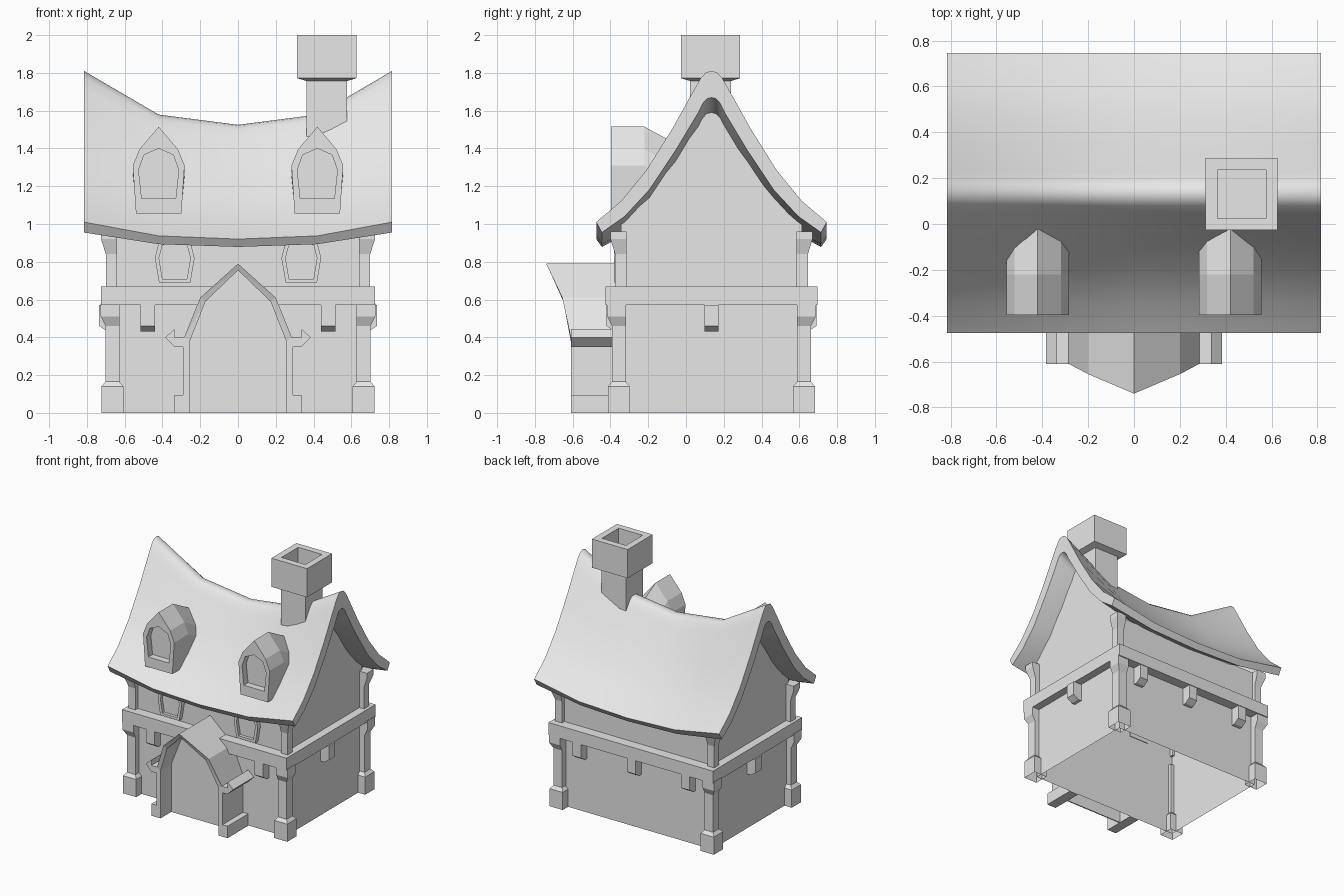
import bpy, bmesh, math
from mathutils import Matrix

cube = bpy.data.objects.get("Cube")
if cube:
    bpy.data.objects.remove(cube, do_unlink=True)

stone = bpy.data.materials.new("plain_grey")
stone.use_nodes = True
stone.diffuse_color = (0.8, 0.8, 0.8, 1)
for node in stone.node_tree.nodes:
    if node.type == 'BSDF_PRINCIPLED':
        node.inputs["Base Color"].default_value = stone.diffuse_color

MID = 0.135                     # y of the ridge
WALL_X, WALL_Y = 0.66, 0.48     # wall half sizes


def finish(name, bm, solid=True):
    if solid:
        bmesh.ops.recalc_face_normals(bm, faces=bm.faces)
    mesh = bpy.data.meshes.new(name)
    bm.to_mesh(mesh)
    bm.free()
    mesh.materials.append(stone)
    ob = bpy.data.objects.new(name, mesh)
    bpy.context.scene.collection.objects.link(ob)
    return ob


def loft(name, loops, caps=(True, True)):
    """Skin a row of closed loops that have equal point counts."""
    bm = bmesh.new()
    rings = [[bm.verts.new(p) for p in loop] for loop in loops]
    n = len(rings[0])
    for a, b in zip(rings, rings[1:]):
        for i in range(n):
            j = (i + 1) % n
            bm.faces.new((a[i], a[j], b[j], b[i]))
    ends = [bm.faces.new(r) for r, cap in zip((rings[0], rings[-1]), caps) if cap]
    bmesh.ops.recalc_face_normals(bm, faces=bm.faces)
    bmesh.ops.triangulate(bm, faces=[f for f in ends if len(f.verts) > 4])
    return finish(name, bm)


def rect(cx, cy, hx, hy, z):
    return [(cx - hx, cy - hy, z), (cx + hx, cy - hy, z),
            (cx + hx, cy + hy, z), (cx - hx, cy + hy, z)]


def mirrored(half):
    """Full outline from a right half that runs from the bottom to the apex."""
    return half + [(-x, z) for x, z in reversed(half) if x > 0]


def upright(outline, y, cx=0, dz=0):
    return [(cx + x, y, z + dz) for x, z in outline]


# Roof: concave gable profile, sagging toward the middle
OUTER = [(0.61, 1.01), (0.475, 1.125), (0.345, 1.285), (0.21, 1.5),
         (0.09, 1.715), (0.055, 1.775), (0.03, 1.802), (0, 1.81)]
INNER = [(0.58, 0.955), (0.46, 1.04), (0.33, 1.18), (0.19, 1.39),
         (0.07, 1.59), (0.045, 1.64), (0.025, 1.663), (0, 1.67)]


def sag(x, z):
    x = abs(x)
    share = 1 - 0.19 * x / 0.42 if x < 0.42 else 0.81 * (0.815 - x) / 0.395
    return z - share * (0.08 + 0.244 * (z - 0.97))


def roof_loop(x):
    under = [(d, z) for d, z in INNER]
    outline = mirrored(OUTER) + mirrored(under)[::-1]
    return [(x, MID + d, sag(x, z)) for d, z in outline]


roof = loft("roof", [roof_loop(x) for x in (-0.815, -0.42, 0, 0.42, 0.815)])
bpy.ops.object.select_all(action='DESELECT')
roof.select_set(True)
bpy.context.view_layer.objects.active = roof
bpy.ops.object.shade_smooth_by_angle(angle=math.radians(38))

# Walls: thin shell, open underneath, gables tucked into the roof
bm = bmesh.new()
for s in (-1, 1):
    y = MID + s * WALL_Y
    side = [(-WALL_X, y, 0), (WALL_X, y, 0), (WALL_X, y, 0.96), (-WALL_X, y, 0.96)]
    bm.faces.new([bm.verts.new(p) for p in side[::-s]])
    top = [(d, z) for d, z in INNER if d < WALL_Y]
    gable = mirrored([(WALL_Y, 0), (WALL_Y, 1.03)] + top)
    pts = [(s * WALL_X, MID + d, sag(WALL_X, z) + 0.02 if z > 0 else 0)
           for d, z in gable]
    bm.faces.new([bm.verts.new(p) for p in pts[::s]])
finish("walls", bm, solid=False)

# Beam running round the house between the floors
hx, hy = 0.724, 0.56
loops = [rect(0, MID, WALL_X, WALL_Y, 0.57), rect(0, MID, hx, hy, 0.57),
         rect(0, MID, hx, hy, 0.67), rect(0, MID, WALL_X, WALL_Y, 0.67)]
loft("floor_beam", loops, (False, False))


# Corner posts with plinths and outward-flared heads
def post_ring(sx, sy, cx, cy, half, z, flare=0):
    f = flare / 2
    return rect(sx * (cx + f), MID + sy * (cy + f), half + f, half + f, z)


for sx in (-1, 1):
    for sy in (-1, 1):
        tag = ("left" if sx > 0 else "right") + ("_back" if sy > 0 else "_front")
        low = [(0.058, 0, 0), (0.058, 0.14, 0), (0.037, 0.165, 0),
               (0.037, 0.46, 0), (0.037, 0.51, 0.025), (0.037, 0.58, 0.025)]
        loft("lower_post_" + tag,
             [post_ring(sx, sy, 0.665, 0.49, h, z, f) for h, z, f in low],
             (False, True))
        high = [(0.66, 0), (0.84, 0), (0.92, 0.025), (0.96, 0.025)]
        loft("upper_post_" + tag,
             [post_ring(sx, sy, 0.67, 0.48, 0.03, z, f) for z, f in high])

# Brackets under the beam
HOOK = [(0, 0.43), (0.03, 0.43), (0.075, 0.46), (0.075, 0.57), (0, 0.57)]


def bracket(name, x, y, angle):
    ob = loft(name, [[(w, -out, z) for out, z in HOOK] for w in (-0.038, 0.038)])
    ob.data.transform(Matrix.Translation((x, y, 0)) @ Matrix.Rotation(angle, 4, 'Z'))


for x in (-0.478, 0.478):
    bracket("front_bracket", x, MID - WALL_Y, 0)
for x in (-0.478, 0, 0.478):
    bracket("back_bracket", x, MID + WALL_Y, math.pi)
for s in (-1, 1):
    bracket("side_bracket", s * WALL_X, MID, s * math.pi / 2)

# Porch: arch, upturned eave tips and feet in one outline, leaning forward on top
ARCH_IN = [(0.255, 0), (0.255, 0.38), (0.172, 0.59), (0, 0.755)]
ARCH_OUT = [(0, 0.79), (0.2, 0.61), (0.285, 0.4), (0.335, 0.4), (0.335, 0.445),
            (0.385, 0.4), (0.335, 0.35), (0.29, 0.35), (0.29, 0.095),
            (0.335, 0.095), (0.335, 0)]


def lean(z):
    if z > 0.61:
        return -0.655 - 0.085 * (z - 0.61) / 0.18
    return -0.61 - 0.045 * max(0, z - 0.45) / 0.16


half = ARCH_IN[:-1]
outline = (ARCH_OUT + half + [ARCH_IN[-1]]
           + [(-x, z) for x, z in reversed(half)]
           + [(-x, z) for x, z in reversed(ARCH_OUT[1:])])
loft("porch", [[(x, lean(z), z) for x, z in outline],
               upright(outline, MID - WALL_Y - 0.005)])
door = mirrored(ARCH_IN)
loft("door", [upright(door, -0.475), upright(door, -0.466)])

# Dormers: hooded body that bends down into the roof, with a recessed window
HOOD = mirrored([(0.12, 1.055), (0.137, 1.31), (0.102, 1.395), (0, 1.515)])
PANE = mirrored([(0.09, 1.135), (0.106, 1.285), (0.078, 1.365), (0, 1.4)])
# Upper windows: shallow frames tucked beneath the eave
FRAME = mirrored([(0.083, 0.69), (0.105, 0.82), (0.085, 0.9), (0, 0.95)])
GLASS = mirrored([(0.065, 0.71), (0.083, 0.82), (0.066, 0.885), (0, 0.925)])
for s, tag in ((-1, "right"), (1, "left")):
    cx = s * 0.42
    loft("dormer_" + tag,
         [upright(HOOD, 0.05, cx, -0.146), upright(HOOD, -0.22, cx),
          upright(HOOD, -0.398, cx), upright(PANE, -0.398, cx),
          upright(PANE, -0.345, cx)])
    cx = s * 0.335
    loft("window_" + tag,
         [upright(FRAME, -0.34, cx), upright(FRAME, -0.38, cx),
          upright(GLASS, -0.38, cx), upright(GLASS, -0.355, cx)])

# Chimney with a wide hollow cap
steps = [(0.108, 1.35), (0.108, 1.757), (0.157, 1.772), (0.157, 2.0),
         (0.105, 2.0), (0.105, 1.85)]
loft("chimney", [rect(0.47, 0.13, h, h, z) for h, z in steps])
